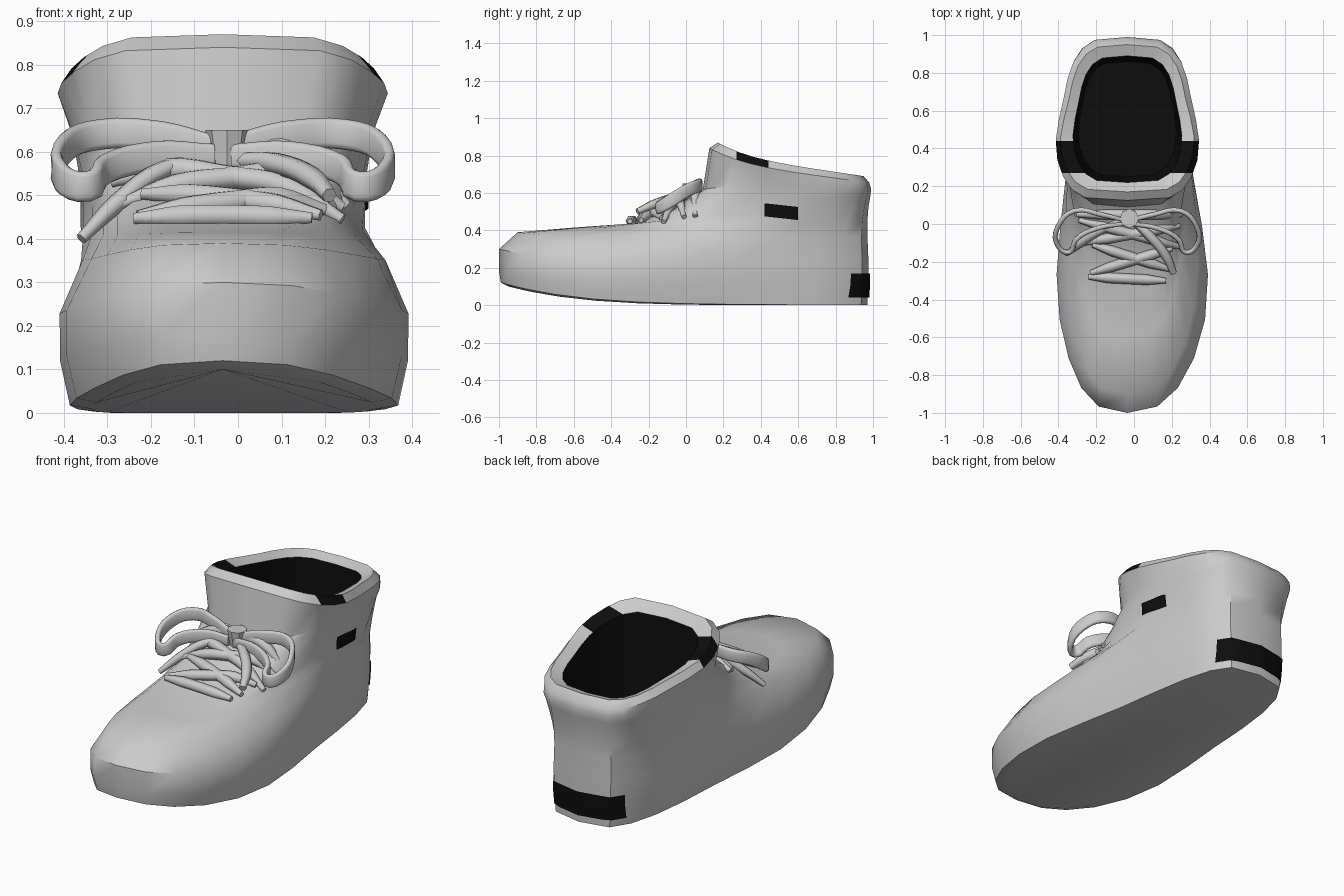
import bpy
import bmesh
from math import sin, cos, pi
from mathutils import Vector
from mathutils.bvhtree import BVHTree

cube = bpy.data.objects.get("Cube")
if cube:
    bpy.data.objects.remove(cube, do_unlink=True)


def make_material(name, value):
    mat = bpy.data.materials.new(name)
    mat.use_nodes = True
    colour = (value, value, value, 1)
    mat.diffuse_color = colour
    mat.node_tree.nodes["Principled BSDF"].inputs["Base Color"].default_value = colour
    return mat


grey = make_material("light grey", 0.6)
black = make_material("black", 0.004)


def add_object(name, bm, materials, angle=0.7):
    mesh = bpy.data.meshes.new(name)
    bm.to_mesh(mesh)
    bm.free()
    for mat in materials:
        mesh.materials.append(mat)
    obj = bpy.data.objects.new(name, mesh)
    bpy.context.collection.objects.link(obj)
    bpy.ops.object.select_all(action="DESELECT")
    obj.select_set(True)
    bpy.context.view_layer.objects.active = obj
    bpy.ops.object.shade_smooth_by_angle(angle=angle)


# Shoe rings, sole to lining:
# front y, back y, ball half width, heel half width, front z, side z, back z, bluntness
RINGS = [
    (-.95, .92, .35, .28, .10, 0, 0, .75),
    (-.99, .97, .40, .32, .12, .01, 0, .75),
    (-1, .975, .425, .335, .18, .11, .12, .75),
    (-1, .975, .425, .34, .30, .20, .25, .75),
    (-.9, .97, .36, .335, .39, .33, .37, .7),
    (-.6, .97, .30, .335, .415, .385, .45, .65),
    (-.3, .975, .30, .335, .435, .45, .52, .65),
    (-.08, .985, .33, .335, .51, .55, .58, .6),
    (.09, .99, .35, .34, .62, .65, .62, .5),
    (.125, .98, .395, .34, .84, .77, .655, .42),
    (.17, .95, .37, .31, .87, .805, .69, .42),
    (.22, .89, .30, .26, .82, .78, .67, .45),
    (.25, .86, .27, .24, .25, .25, .25, .5),
]
COLLAR = (9, 10)
STEPS = 24
CENTRE = -.035


def ring_point(level, step):
    front, back, ball, heel, zf, zm, zb, blunt = RINGS[level]
    a = 2 * pi * step / STEPS
    t = (1 - cos(a)) / 2
    ease = min(max((t - .25) / .45, 0), 1)
    ease = ease * ease * (3 - 2 * ease)
    width = ball + (heel - ball) * ease
    power = blunt + (.5 - blunt) * t
    x = width * abs(sin(a)) ** power * (1 if sin(a) > 0 else -1)
    shift = .05 * sin(a) ** 2 * max(0, 1 - 1.2 * t) if level < 5 else 0
    z = zm + (zb - zm) * t + (zf - zm) * (1 - t) ** 5
    return (CENTRE + shift + x, front + (back - front) * t, z)


# Shoe body: outer wall, rolled collar, dark lining
bm = bmesh.new()
layer = bm.faces.layers.int.new("collar")
rings = [[bm.verts.new(ring_point(k, s)) for s in range(STEPS)] for k in range(len(RINGS))]
for k in range(len(RINGS) - 1):
    for s in range(STEPS):
        n = (s + 1) % STEPS
        face = bm.faces.new((rings[k][s], rings[k][n], rings[k + 1][n], rings[k + 1][s]))
        face[layer] = int(k in COLLAR)
        face.material_index = int(k > COLLAR[1])
bm.faces.new(rings[0][::-1])
bm.faces.new(rings[-1]).material_index = 1

# Dark band across both sides of the collar
BAND = (.27, .44)
for y in BAND:
    part = [f for f in bm.faces if f[layer]]
    geom = list({e for f in part for e in f.edges} | {v for f in part for v in f.verts}) + part
    bmesh.ops.bisect_plane(bm, geom=geom, plane_co=(0, y, 0), plane_no=(0, 1, 0))
for face in bm.faces:
    if face[layer] and BAND[0] < face.calc_center_median().y < BAND[1]:
        face.material_index = 1
bmesh.ops.recalc_face_normals(bm, faces=bm.faces[:])
surface = BVHTree.FromBMesh(bm)
add_object("shoe_body", bm, [grey, black])


# Thin dark plates that follow the shoe surface
def plate(name, corner, across, up, direction, cols):
    bm = bmesh.new()
    direction = Vector(direction)
    grid = []
    for j in range(3):
        row = []
        for i in range(cols + 1):
            start = Vector(corner) + Vector(across) * i / cols + Vector(up) * j / 2
            hit = surface.ray_cast(start, direction)[0]
            row.append(bm.verts.new(hit - direction * .009))
        grid.append(row)
    for low, high in zip(grid, grid[1:]):
        for i in range(cols):
            bm.faces.new((low[i], low[i + 1], high[i + 1], high[i]))
    add_object(name, bm, [black])


plate("heel_patch", (.18, 2, .04), (-.43, 0, 0), (0, 0, .13), (0, -1, 0), 10)
plate("side_patch", (2, .42, .475), (0, .18, -.02), (0, 0, .07), (-1, 0, 0), 4)


# Laces
def lace(name, points, radius, ribbon=0, taper=1.0):
    data = bpy.data.curves.new(name, "CURVE")
    data.dimensions = "3D"
    data.twist_mode = "Z_UP"
    data.resolution_u = 4
    data.bevel_depth = radius
    data.bevel_resolution = 1
    data.extrude = ribbon
    data.use_fill_caps = True
    spline = data.splines.new("BEZIER")
    last = len(points) - 1
    spline.bezier_points.add(last)
    for i, (bp, co) in enumerate(zip(spline.bezier_points, points)):
        bp.co = co
        bp.handle_left_type = bp.handle_right_type = "AUTO"
        bp.radius = taper if i in (0, last) else 1
    data.materials.append(grey)
    obj = bpy.data.objects.new(name, data)
    bpy.context.collection.objects.link(obj)


def on_shoe(x, y):
    hit = surface.ray_cast(Vector((x, y, 2)), Vector((0, 0, -1)))[0]
    return hit + Vector((0, 0, .015))


CROSSINGS = [
    ((-.24, -.28), (.17, -.30)),
    ((-.23, -.26), (.20, -.13)),
    ((.19, -.24), (-.22, -.11)),
    ((-.27, -.10), (.24, -.01)),
    ((.24, -.12), (-.29, .02)),
    ((-.30, .05), (.25, .05)),
]
for number, (a, b) in enumerate(CROSSINGS):
    a, b = Vector(a), Vector(b)
    path = [on_shoe(*a.lerp(b, i / 4)) for i in range(5)]
    lace("cross_lace_%d" % (number + 1), path, .028, taper=.5)

# Bow: two loops, two loose ends and the knot
LOOP = [(.02, .02, .61), (.14, .05, .635), (.28, .07, .64), (.36, 0, .61), (.37, -.11, .54),
        (.31, -.15, .52), (.27, -.08, .56), (.15, -.02, .59), (.02, 0, .59)]
for side, name in ((1, "left_bow_loop"), (-1, "right_bow_loop")):
    lace(name, [(CENTRE + side * x, y, z) for x, y, z in LOOP], .013, ribbon=.022, taper=.8)
lace("left_loose_end", [(-.01, .02, .58), (.08, -.06, .575), (.17, -.17, .54), (.21, -.26, .50)], .026, taper=.7)
lace("right_loose_end", [(-.06, .02, .58), (-.17, -.03, .56), (-.28, -.10, .48), (-.36, -.16, .40)], .022, taper=.6)

bm = bmesh.new()
bmesh.ops.create_cone(bm, cap_ends=True, segments=8, radius1=.03, radius2=.05, depth=.12)
bmesh.ops.translate(bm, verts=bm.verts[:], vec=(CENTRE + .01, .03, .59))
add_object("bow_knot", bm, [grey])
